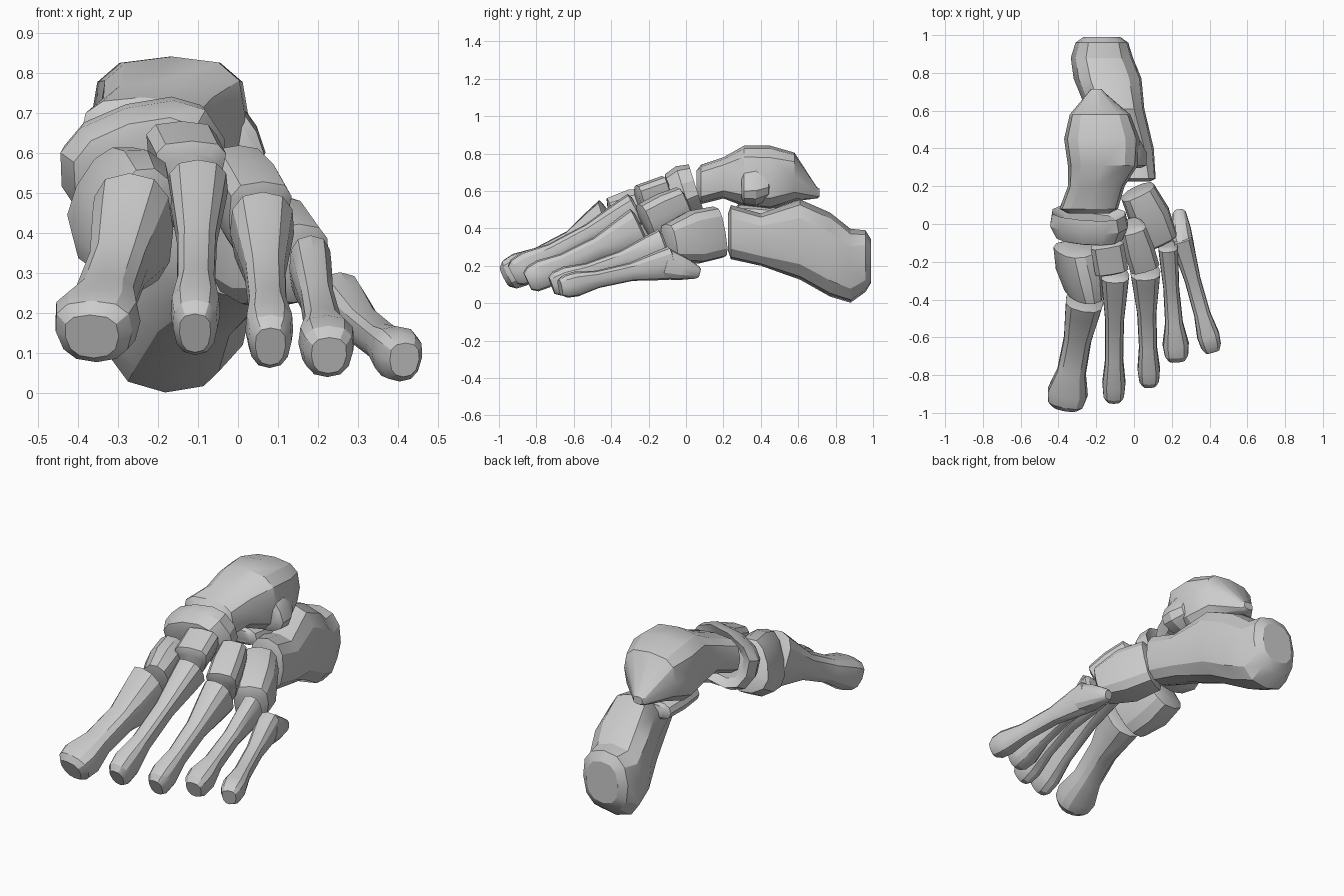
import bpy, bmesh, math
from mathutils import Vector

if "Cube" in bpy.data.objects:
    bpy.data.objects.remove(bpy.data.objects["Cube"])

FRONT = (0, -1, 0)


def power(t, p):
    return math.copysign(abs(t) ** (2 / p), t)


def mix(a, b, t, su=1, sv=1):
    """Section between a and b, with its half width and half height scaled."""
    s = [p + (q - p) * t for p, q in zip(a, b)]
    return s[:3] + [s[3] * su, s[4] * sv]


def bone(name, sections, axis=None, square=2.5, wedge=0, roll=0, caps=(.013, .013), n=12):
    """Loft of rounded rings, back to front. Section: x, y, z, half width, half height.
    wedge narrows the underside; caps are the end bulges (negative = hollow)."""
    first, last = sections[0], sections[-1]
    d = Vector(axis) if axis else Vector(last[:3]) - Vector(first[:3])
    d.normalize()
    up = Vector((0, 0, 1))
    up = (up - d * up.z * d.z).normalized() if not axis and abs(d.z) < 1e-6 else (up - d * d.z).normalized()
    side = up.cross(d)
    rings = [(Vector(s[:3]), s[3], s[4]) for s in sections]
    back = (Vector(first[:3]) - d * caps[0], first[3] * .7, first[4] * .7)
    front = (Vector(last[:3]) + d * caps[1], last[3] * .7, last[4] * .7)
    cr, sr = math.cos(roll), math.sin(roll)
    bm = bmesh.new()
    loops = []
    for c, a, b in [back] + rings + [front]:
        loop = []
        for i in range(n):
            t = 2 * math.pi * i / n
            v = power(math.sin(t), square)
            u = power(math.cos(t), square) * a * (1 + wedge * v)
            v *= b
            loop.append(bm.verts.new(c + side * (u * cr - v * sr) + up * (u * sr + v * cr)))
        loops.append(loop)
    for p, q in zip(loops, loops[1:]):
        for i in range(n):
            j = (i + 1) % n
            bm.faces.new((p[i], p[j], q[j], q[i]))
    bm.faces.new(loops[0])
    bm.faces.new(loops[-1])
    bmesh.ops.recalc_face_normals(bm, faces=bm.faces)
    me = bpy.data.meshes.new(name)
    bm.to_mesh(me)
    bm.free()
    ob = bpy.data.objects.new(name, me)
    bpy.context.collection.objects.link(ob)
    bpy.ops.object.select_all(action='DESELECT')
    ob.select_set(True)
    bpy.context.view_layer.objects.active = ob
    bpy.ops.object.shade_smooth_by_angle(angle=math.radians(28))


def block(name, a, b, bulge=1.08, **options):
    """Short bone: two ends with a swollen middle."""
    bone(name, [a, mix(a, b, .5, bulge, bulge), b], **options)


def long_bone(name, base, head):
    """Flared base, thin shaft, knobbly head."""
    thin_base = base[:3] + (base[3] * .7, base[4] * .57)
    thin_head = head[:3] + (head[3] * .74, head[4] * .68)
    shaft = [mix(thin_base, thin_head, t) for t in (.38, .7)]
    end = mix(base, head, 1, .9, .92)
    knuckle = mix(base, head, .9)
    knuckle[3:] = head[3:]
    bone(name, [base, mix(base, head, .12, .92, .9)] + shaft + [knuckle, end],
         wedge=.1, caps=(.012, .03))


# Heel bone and its inner shelf
bone("heel_bone", [
    (-.17, .96, .225, .14, .165), (-.17, .88, .2, .165, .198),
    (-.14, .77, .26, .18, .225), (-.1, .61, .34, .155, .215),
    (-.03, .4, .34, .135, .14), (.01, .24, .38, .105, .145)],
    axis=FRONT, caps=(.03, .015), roll=-.06)
block("heel_shelf", (-.17, .52, .46, .1, .05), (-.18, .28, .48, .1, .05), axis=FRONT)

# Ankle bone with its outer process
bone("ankle_bone", [
    (-.2, .7, .59, .04, .03), (-.18, .58, .675, .16, .13),
    (-.17, .45, .67, .2, .172), (-.165, .31, .68, .185, .162),
    (-.2, .2, .67, .15, .11), (-.24, .08, .635, .155, .105)],
    axis=FRONT, square=3, caps=(.015, .025))
block("ankle_outer_process", (-.06, .44, .65, .08, .1), (-.03, .31, .63, .08, .1),
      bulge=1.2, axis=FRONT, wedge=-.25, roll=.3)

# Boat-shaped bone, hollow towards the ankle
block("navicular", (-.24, .06, .6, .2, .135), (-.235, -.07, .555, .18, .13),
      bulge=1.12, axis=(0, -1, -.32), roll=.3, caps=(-.035, .015))

# Wedge bones and cuboid
block("inner_wedge", (-.305, -.13, .49, .105, .14), (-.26, -.37, .42, .085, .16),
      bulge=1.15, axis=(.08, -1, -.4), roll=-.3, wedge=-.15)
block("middle_wedge", (-.145, -.1, .59, .08, .095), (-.12, -.24, .545, .08, .09),
      bulge=1, wedge=.35, square=3)
block("outer_wedge", (-.01, -.01, .53, .065, .1), (.05, -.21, .43, .075, .11),
      wedge=.25, square=3)
block("cuboid", (.02, .17, .38, .095, .14), (.145, -.09, .325, .09, .1),
      bulge=1.2, square=3)

# Five long bones, base to head
long_bone("first_long_bone", (-.26, -.4, .41, .1, .155), (-.36, -.94, .155, .108, .092))
long_bone("second_long_bone", (-.1, -.27, .505, .075, .09), (-.107, -.9, .165, .062, .085))
long_bone("third_long_bone", (.06, -.25, .4, .08, .115), (.08, -.82, .13, .06, .08))
long_bone("fourth_long_bone", (.18, -.12, .31, .052, .09), (.225, -.69, .105, .07, .074))
long_bone("fifth_long_bone", (.25, -.08, .215, .06, .09), (.408, -.645, .09, .06, .067))
block("fifth_bone_spur", (.24, .06, .165, .035, .035), (.26, -.11, .21, .058, .085),
      bulge=1.1)
